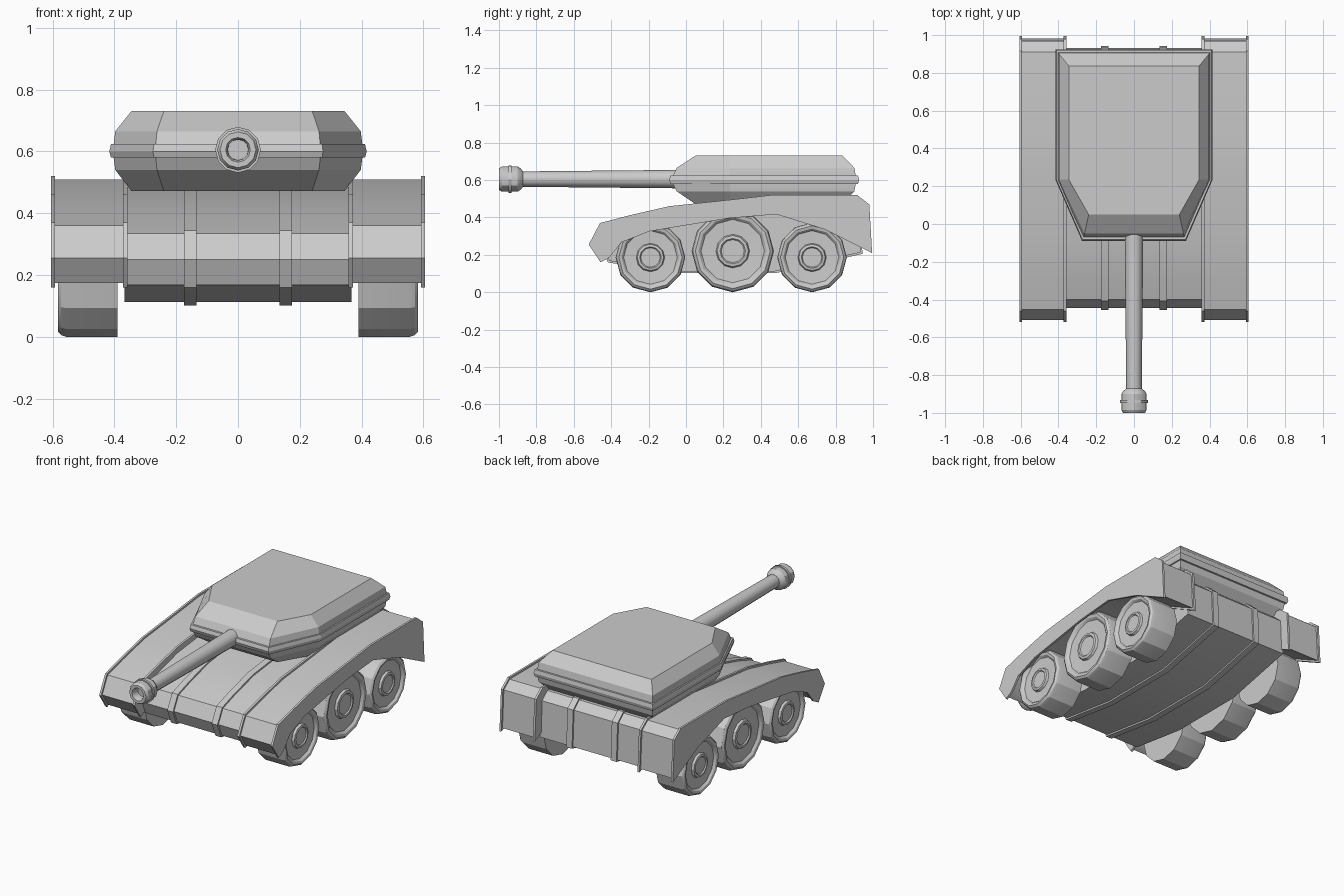
import bpy, bmesh, math
from mathutils import Vector

if "Cube" in bpy.data.objects:
    bpy.data.objects.remove(bpy.data.objects["Cube"])


def finish(bm, name, angle=30):
    bmesh.ops.recalc_face_normals(bm, faces=bm.faces)
    me = bpy.data.meshes.new(name)
    bm.to_mesh(me)
    bm.free()
    ob = bpy.data.objects.new(name, me)
    bpy.context.collection.objects.link(ob)
    bpy.ops.object.select_all(action='DESELECT')
    ob.select_set(True)
    bpy.context.view_layer.objects.active = ob
    bpy.ops.object.shade_smooth_by_angle(angle=math.radians(angle))
    return ob


def skin(name, rings, angle=30):
    """Join equal-length closed rings and cap both ends."""
    bm = bmesh.new()
    vs = [[bm.verts.new(p) for p in r] for r in rings]
    n = len(vs[0])
    for a, b in zip(vs, vs[1:]):
        for i in range(n):
            j = (i + 1) % n
            bm.faces.new((a[i], a[j], b[j], b[i]))
    bm.faces.new(vs[0])
    bm.faces.new(vs[-1])
    return finish(bm, name, angle)


def slab(name, profile, x0, x1):
    """Extrude a (y, z) side profile across x."""
    return skin(name, [[(x, y, z) for y, z in profile] for x in (x0, x1)])


def lathe(name, profile, sides, origin, axis, angle=30):
    """Revolve (position along axis, radius) points about the x or y axis."""
    rings = []
    for t, r in profile:
        ring = []
        for i in range(sides):
            a = 2 * math.pi * i / sides
            u, v = r * math.sin(a), r * math.cos(a)
            ring.append(Vector((t, u, v) if axis == 'x' else (u, t, v)) + Vector(origin))
        rings.append(ring)
    return skin(name, rings, angle)


def offset(pts, d):
    """Grow a clockwise outline by d."""
    out = []
    n = len(pts)
    for i in range(n):
        p = Vector(pts[i])
        e1 = (p - Vector(pts[i - 1])).normalized()
        e2 = (Vector(pts[(i + 1) % n]) - p).normalized()
        n1, n2 = Vector((-e1.y, e1.x)), Vector((-e2.y, e2.x))
        out.append(tuple(p + (n1 + n2) * (d / max(0.5, 1 + n1.dot(n2)))))
    return out


def mirror(ob):
    m = ob.modifiers.new("Mirror", 'MIRROR')
    pivot = m
    pivot.use_axis[0] = True
    return ob


# Hull and its wrap-around straps
hull = [(-.445, .25), (-.40, .335), (-.28, .375), (-.09, .425), (.26, .465),
        (.46, .485), (.87, .485), (.922, .44), (.933, .213), (.865, .198),
        (.475, .112), (-.02, .112), (-.41, .168)]
slab("hull", hull, -.367, .367)
mirror(slab("hull_strap", offset(hull, .01), .135, .175))

# Fenders with raised edge plates
fender = [(-.52, .255), (-.46, .37), (-.30, .412), (-.09, .46), (.26, .497),
          (.46, .52), (.915, .52), (.98, .47), (.995, .21), (.74, .337),
          (.483, .417), (.23, .396), (-.195, .326), (-.345, .267),
          (-.41, .185), (-.457, .16)]
mirror(slab("fender", offset(fender, -.011), .365, .597))
mirror(slab("fender_outer_edge", fender, .592, .605))
mirror(slab("fender_inner_edge", fender, .358, .372))

# Wheels: tyre, recessed disc and hub in one revolved profile
for name, y, R in (("front_wheel", -.19, .186), ("middle_wheel", .25, .22),
                   ("rear_wheel", .674, .186)):
    prof = [(.39, R), (.555, R), (.572, .97 * R), (.582, .91 * R), (.578, .83 * R),
            (.565, .77 * R), (.562, .41 * R), (.576, .38 * R), (.579, .31 * R),
            (.572, .28 * R)]
    mirror(lathe(name, prof, 12, (0, y, R), 'x', 25))


# Turret: stacked six-sided outlines, with a band round the middle
def outline(z, w, back, wf, front):
    return [(-w, back, z), (w, back, z), (w, .235, z),
            (wf, front, z), (-wf, front, z), (-w, .235, z)]


full = (.405, .912, .268, -.08)
shoulder = (.397, .90, .262, -.05)
flat = (.345, .837, .24, .05)
skin("turret", [outline(.472, *flat), outline(.54, *shoulder), outline(.60, *full),
                outline(.665, *shoulder), outline(.73, *flat)], 20)
skin("turret_band", [outline(.58, .411, .92, .272, -.083), outline(.60, .416, .925, .275, -.09),
                     outline(.623, .411, .92, .272, -.083)], 20)

# Gun barrel, hollow muzzle and muzzle ring
lathe("gun_barrel", [(.05, .05), (-.06, .049), (-.89, .041)], 12, (0, 0, .605), 'y')
lathe("muzzle", [(-.872, .042), (-.885, .058), (-.90, .067), (-.985, .067),
                 (-1, .058), (-1, .04), (-.985, .034), (-.95, .033)], 12, (0, 0, .605), 'y')
lathe("muzzle_ring", [(-.933, .067), (-.933, .074), (-.948, .074), (-.948, .067)],
      12, (0, 0, .605), 'y')
